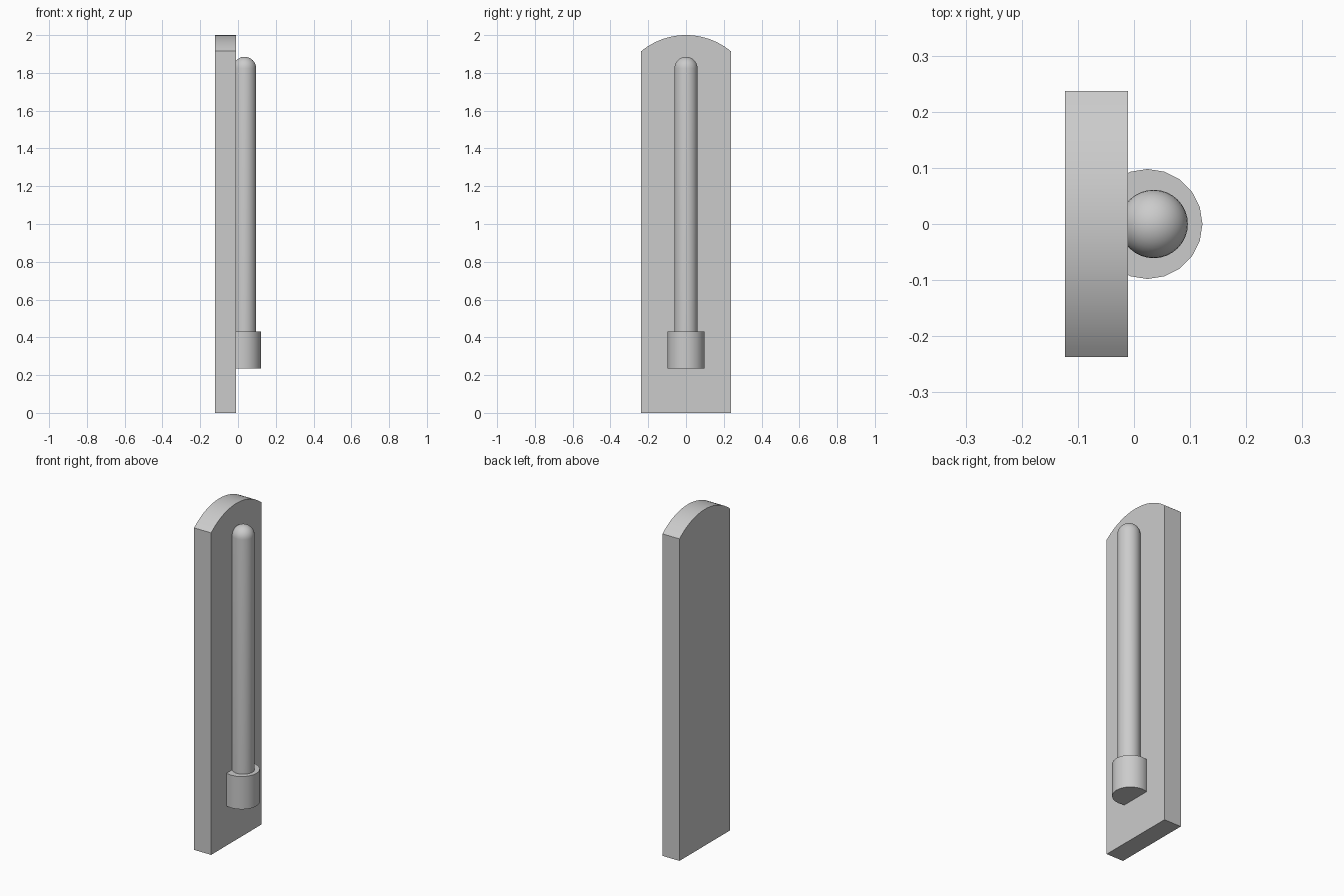
import bpy, bmesh, math

if "Cube" in bpy.data.objects:
    bpy.data.objects.remove(bpy.data.objects["Cube"])


def finish(name, bm, angle=35):
    bmesh.ops.remove_doubles(bm, verts=bm.verts, dist=1e-5)
    bmesh.ops.recalc_face_normals(bm, faces=bm.faces)
    me = bpy.data.meshes.new(name)
    bm.to_mesh(me)
    bm.free()
    ob = bpy.data.objects.new(name, me)
    bpy.context.collection.objects.link(ob)
    bpy.ops.object.select_all(action='DESELECT')
    ob.select_set(True)
    bpy.context.view_layer.objects.active = ob
    bpy.ops.object.shade_smooth_by_angle(angle=math.radians(angle))
    return ob


def lathe(name, profile, x, sides):
    """Revolve an (r, z) profile about a vertical axis at x."""
    bm = bmesh.new()
    vs = [bm.verts.new((x + r, 0, z)) for r, z in profile]
    es = [bm.edges.new(p) for p in zip(vs, vs[1:])]
    bmesh.ops.spin(bm, geom=vs + es, cent=(x, 0, 0), axis=(0, 0, 1),
                   angle=math.tau, steps=sides, use_merge=True)
    return finish(name, bm)


# Backing board with an arched top
half, shoulder, top = 0.237, 1.915, 2.0
rise = top - shoulder
R = (half**2 + rise**2) / (2 * rise)
spread = math.asin(half / R)
N = 24
outline = [(-half, 0), (half, 0)]
for i in range(N + 1):
    a = spread * (1 - 2 * i / N)
    outline.append((R * math.sin(a), top - R + R * math.cos(a)))
bm = bmesh.new()
face = bm.faces.new([bm.verts.new((-0.123, y, z)) for y, z in outline])
ext = bmesh.ops.extrude_face_region(bm, geom=[face], use_keep_orig=True)
new = [g for g in ext['geom'] if isinstance(g, bmesh.types.BMVert)]
bmesh.ops.translate(bm, verts=new, vec=(0.112, 0, 0))
finish("backing_board", bm)

# Tube with a domed top
r, z0, z1 = 0.061, 0.40, 1.824
dome = [(r * math.cos(a), z1 + r * math.sin(a))
        for a in (math.pi / 2 * i / 8 for i in range(8))]
lathe("glass_tube", [(0, z0), (r, z0)] + dome + [(0, z1 + r)], 0.035, 32)

# Bulb housing at the foot of the tube
lathe("bulb_housing", [(0, 0.235), (0.098, 0.235), (0.098, 0.43), (0, 0.43)], 0.024, 20)
